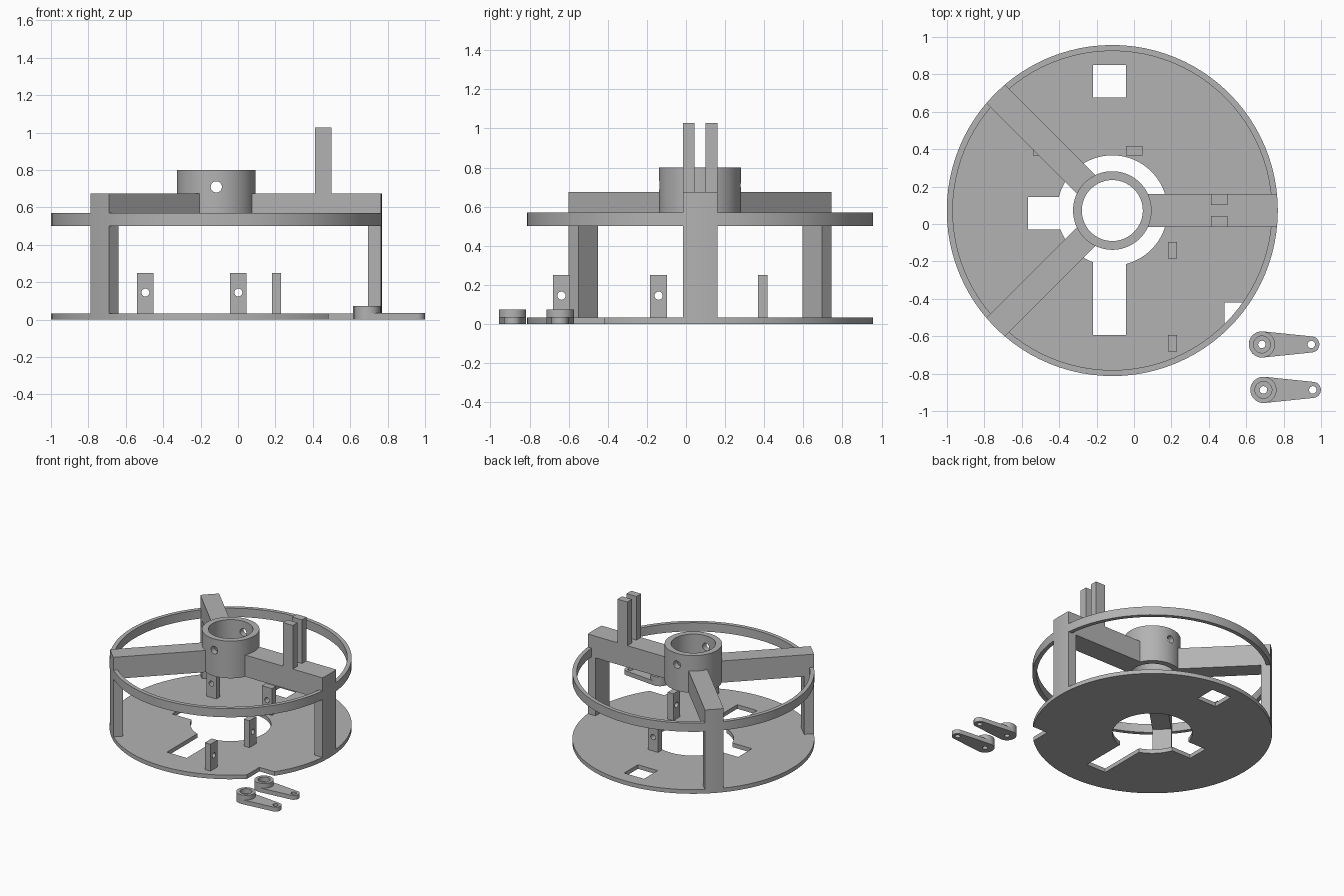
import bpy, bmesh, math
from mathutils import Matrix, Vector

if "Cube" in bpy.data.objects:
    bpy.data.objects.remove(bpy.data.objects["Cube"])

CX, CY, R = -0.116, 0.072, 0.885      # frame axis and outer radius
BASE, LOW, TOP = 0.033, 0.50, 0.675   # base top, ring underside, arm top

grey = bpy.data.materials.new("plain grey")
grey.diffuse_color = (0.45, 0.45, 0.45, 1)
grey.use_nodes = True
grey.node_tree.nodes["Principled BSDF"].inputs["Base Color"].default_value = grey.diffuse_color


def prism(name, points, depth, matrix=Matrix()):
    """Extrude a flat outline along its local z, then place it."""
    bm = bmesh.new()
    face = bm.faces.new([bm.verts.new((x, y, 0)) for x, y in points])
    new = bmesh.ops.extrude_face_region(bm, geom=[face])["geom"]
    bmesh.ops.translate(bm, vec=(0, 0, depth),
                        verts=[v for v in new if isinstance(v, bmesh.types.BMVert)])
    bmesh.ops.recalc_face_normals(bm, faces=bm.faces)
    bm.transform(matrix)
    mesh = bpy.data.meshes.new(name)
    bm.to_mesh(mesh)
    bm.free()
    mesh.materials.append(grey)
    ob = bpy.data.objects.new(name, mesh)
    bpy.context.collection.objects.link(ob)
    return ob


def box(name, x0, x1, y0, y1, z0, z1):
    return prism(name, [(x0, y0), (x1, y0), (x1, y1), (x0, y1)], z1 - z0,
                 Matrix.Translation((0, 0, z0)))


def circle(r, n=96):
    return [(r * math.cos(2 * math.pi * i / n), r * math.sin(2 * math.pi * i / n))
            for i in range(n)]


def cyl(name, x, y, z0, z1, r, n=96):
    return prism(name, circle(r, n), z1 - z0, Matrix.Translation((x, y, z0)))


def rod(name, centre, axis, length, r):
    """Horizontal round cutter centred on a point."""
    turn = Vector(axis).to_track_quat('Z', 'Y').to_matrix().to_4x4()
    return prism(name, circle(r, 32), length, Matrix.Translation(centre) @ turn
                 @ Matrix.Translation((0, 0, -length / 2)))


def boolean(ob, cutters, mode='DIFFERENCE'):
    for cutter in cutters:
        cutter.hide_render = True
        mod = ob.modifiers.new("cut", 'BOOLEAN')
        mod.operation, mod.solver, mod.object = mode, 'EXACT', cutter
        bpy.context.view_layer.objects.active = ob
        bpy.ops.object.modifier_apply(modifier=mod.name)
        bpy.data.objects.remove(cutter)
    return ob


# Base plate with centre opening, slots, window and rim notch
boolean(cyl("base_plate", CX, CY, 0, BASE, R), [
    cyl("centre_cut", CX, CY, -0.1, 0.2, 0.295),
    box("left_slot", -0.567, -0.30, -0.03, 0.145, -0.11, 0.21),
    box("front_slot", -0.22, -0.043, -0.593, -0.10, -0.12, 0.22),
    box("back_window", -0.22, -0.043, 0.675, 0.85, -0.13, 0.23),
    box("rim_notch", 0.485, 0.9, -0.9, -0.42, -0.14, 0.24)])

# Upper ring
boolean(cyl("upper_ring", CX, CY, LOW, 0.57, R),
        [cyl("ring_cut", CX, CY, 0.4, 0.7, 0.853)])

# Hub tube with a cross hole
boolean(cyl("hub", CX, CY, LOW, 0.80, 0.21), [
    cyl("bore", CX, CY, 0.4, 0.9, 0.163),
    rod("cross_hole", (CX, CY, 0.71), (0, 1, 0), 0.6, 0.03)])

# Three arms, each bent down into a leg and trimmed to the round rim
profile = [(0.17, LOW), (0.81, LOW), (0.81, BASE), (0.95, BASE), (0.95, TOP), (0.17, TOP)]
for name, angle, width in (("right_arm", 0, 0.176), ("back_left_arm", 135, 0.14),
                           ("front_left_arm", 225, 0.14)):
    place = (Matrix.Translation((CX, CY, 0)) @ Matrix.Rotation(math.radians(angle), 4, 'Z')
             @ Matrix.Translation((0, width / 2, 0)) @ Matrix.Rotation(math.pi / 2, 4, 'X'))
    boolean(prism(name, profile, width, place),
            [cyl("rim_trim", CX, CY, -0.1, 1, R)], 'INTERSECT')

# Fork posts on the right arm
for name, y in (("fork_post_front", CY - 0.088), ("fork_post_back", CY + 0.029)):
    box(name, 0.412, 0.50, y, y + 0.059, TOP, 1.027)

# Drilled tabs standing on the base
for i, (x, y, axis) in enumerate(((-0.495, 0.392, 'Y'), (0.002, 0.392, 'Y'),
                                  (0.206, -0.14, 'X'), (0.206, -0.637, 'X'))):
    hx, hy = (0.044, 0.025) if axis == 'Y' else (0.025, 0.044)
    boolean(box("tab_%d" % (i + 1), x - hx, x + hx, y - hy, y + hy, BASE, 0.25),
            [rod("tab_hole", (x, y, 0.145), (axis == 'X', axis == 'Y', 0), 0.3, 0.021)])

# Two loose tapered levers with a recessed boss
for name, x, y in (("lever_back", 0.684, -0.644), ("lever_front", 0.692, -0.887)):
    big, small, span = 0.07, 0.043, 0.264
    a0 = math.acos((big - small) / span)
    outline = []
    for k in range(25):
        a = -a0 + 2 * a0 * k / 24
        outline.append((span + small * math.cos(a), small * math.sin(a)))
    for k in range(41):
        a = a0 + (2 * math.pi - 2 * a0) * k / 40
        outline.append((big * math.cos(a), big * math.sin(a)))
    boolean(prism(name, outline, 0.035, Matrix.Translation((x, y, 0))), [
        cyl("pivot_hole", x, y, -0.1, 0.2, 0.02, 32),
        cyl("tip_hole", x + span, y, -0.1, 0.2, 0.02, 32)])
    boolean(cyl(name + "_boss", x, y, 0.035, 0.073, big, 64),
            [cyl("recess", x, y, 0, 0.2, 0.045, 48)])

# Smooth the round walls, keep the edges sharp
bpy.ops.object.select_all(action='SELECT')
bpy.ops.object.shade_smooth_by_angle(angle=math.radians(30))
